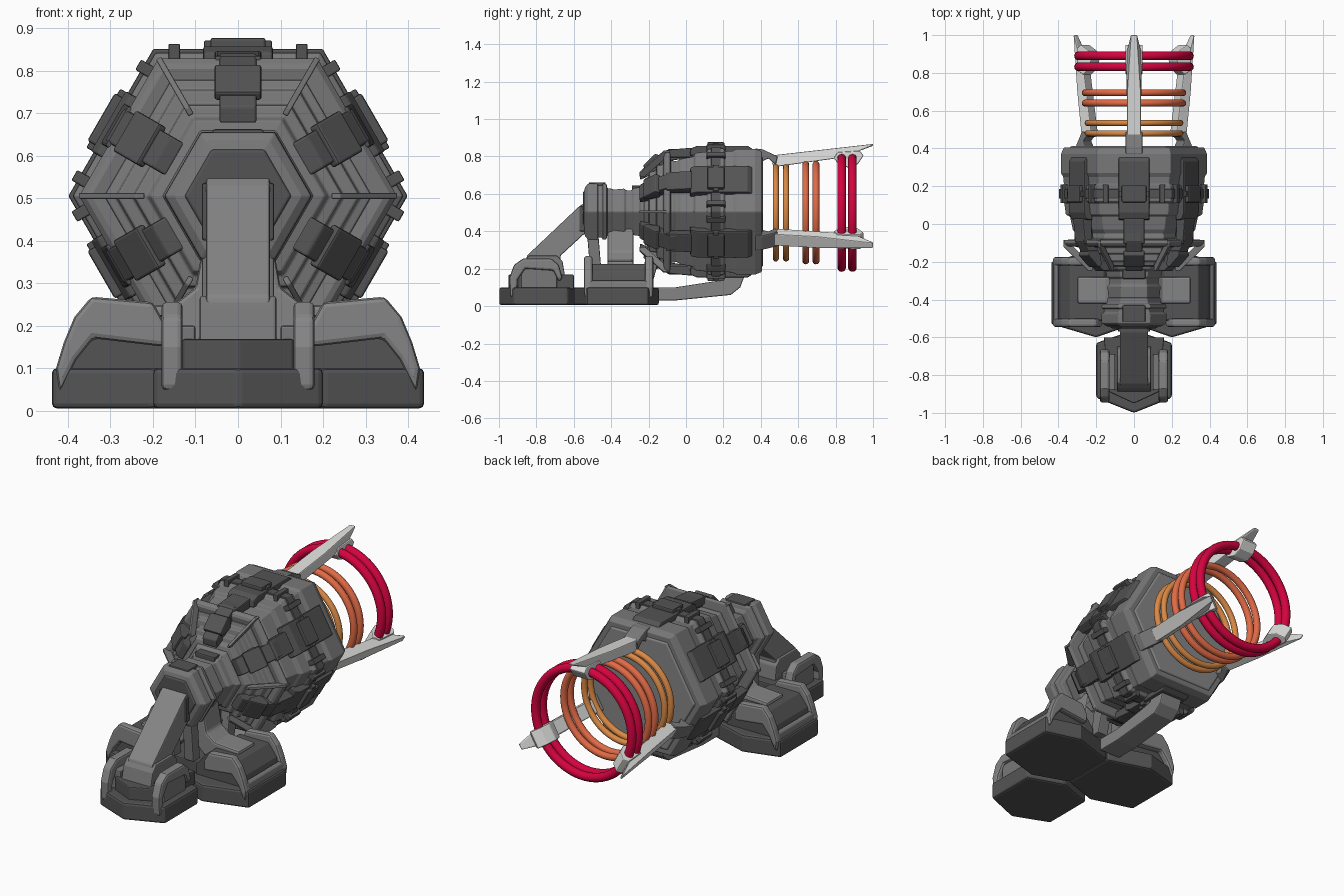
import bpy, bmesh, math
from mathutils import Matrix

if "Cube" in bpy.data.objects:
    bpy.data.objects.remove(bpy.data.objects["Cube"])

Z0 = 0.505  # height of the engine axis


def material(name, rgb):
    m = bpy.data.materials.new(name)
    m.diffuse_color = (*rgb, 1)
    m.use_nodes = True
    m.node_tree.nodes["Principled BSDF"].inputs["Base Color"].default_value = m.diffuse_color
    return m


MID = material("mid grey", (0.235, 0.235, 0.235))
BODY = material("body grey", (0.19, 0.19, 0.19))
DARK = material("dark grey", (0.088, 0.088, 0.088))
LIGHT = material("light grey", (0.74, 0.74, 0.73))
GOLD = material("amber", (0.70, 0.25, 0.06))
ORANGE = material("orange", (0.75, 0.145, 0.06))
RED = material("crimson", (0.66, 0.001, 0.05))


def finish(name, bm, mat, bevel=0.0):
    bmesh.ops.recalc_face_normals(bm, faces=bm.faces)
    me = bpy.data.meshes.new(name)
    bm.to_mesh(me)
    bm.free()
    ob = bpy.data.objects.new(name, me)
    bpy.context.collection.objects.link(ob)
    me.materials.append(mat)
    if bevel:
        b = ob.modifiers.new("bevel", 'BEVEL')
        b.width, b.segments = bevel, 2
        b.limit_method, b.angle_limit = 'ANGLE', math.radians(35)
    return ob


def prism(name, pts, a, b, mat, axis='x', bevel=0.006, spin=None, taper=None):
    """Extrude a 2D outline from a to b; spin = degrees round the engine axis."""
    place = {'x': lambda p, t: (t, p[0], p[1]),
             'y': lambda p, t: (p[0], t, p[1]),
             'z': lambda p, t: (p[0], p[1], t)}[axis]
    bm = bmesh.new()
    lo = [bm.verts.new(place(p, a)) for p in pts]
    hi = [bm.verts.new(place(p, b)) for p in pts]
    bm.faces.new(lo)
    bm.faces.new(hi)
    n = len(pts)
    for i in range(n):
        j = (i + 1) % n
        bm.faces.new((lo[i], lo[j], hi[j], hi[i]))
    if taper:
        for v in bm.verts:
            if v.co.y > taper[0]:
                v.co.x *= taper[1]
    if spin is not None:
        bm.transform(Matrix.Translation((0, 0, Z0)) @ Matrix.Rotation(math.radians(spin), 4, 'Y'))
    return finish(name, bm, mat, bevel)


def box(name, lo, hi, mat, **kw):
    pts = [(lo[1], lo[2]), (hi[1], lo[2]), (hi[1], hi[2]), (lo[1], hi[2])]
    return prism(name, pts, lo[0], hi[0], mat, **kw)


def hex_loft(name, profile, mat, bevel=0.004):
    """Stepped six-sided body along y from (y, corner radius) pairs."""
    bm = bmesh.new()
    rings = [[bm.verts.new((r * math.cos(k * math.pi / 3), y, Z0 + r * math.sin(k * math.pi / 3)))
              for k in range(6)] for y, r in profile]
    bm.faces.new(rings[0])
    bm.faces.new(rings[-1])
    for p, q in zip(rings, rings[1:]):
        for k in range(6):
            j = (k + 1) % 6
            bm.faces.new((p[k], p[j], q[j], q[k]))
    return finish(name, bm, mat, bevel)


# Engine hull, head and neck
hex_loft("hull", [(-.225, .18), (-.22, .205), (-.2, .215), (-.195, .245), (-.16, .25), (-.155, .285),
                  (-.125, .29), (-.12, .315), (-.07, .315), (-.05, .31), (-.03, .325), (.04, .34),
                  (.05, .362), (.11, .37), (.12, .388), (.2, .39), (.21, .372), (.25, .376),
                  (.27, .388), (.37, .388), (.405, .372)], BODY)
hex_loft("front_flange", [(-.115, .31), (-.12, .345), (-.115, .36), (-.1, .375), (-.085, .37), (-.08, .31)], BODY)
hex_loft("hull_band", [(.135, .37), (.135, .399), (.185, .399), (.185, .37)], DARK)
hex_loft("tail_plate", [(.4, .345), (.412, .335)], MID)
hex_loft("neck", [(-.40, .135), (-.33, .142), (-.32, .132), (-.29, .132), (-.28, .145),
                  (-.25, .15), (-.24, .17), (-.22, .18)], BODY)
hex_loft("head", [(-.545, .125), (-.54, .15), (-.525, .172), (-.475, .174), (-.47, .16),
                  (-.45, .16), (-.445, .174), (-.425, .17), (-.42, .145), (-.39, .14)], BODY)
hex_loft("face_frame", [(-.54, .128), (-.552, .122)], DARK)

# Straps, armour plates and clamps on each of the six flats
for i in range(6):
    s = i * 60
    prism("front_strap", [(-.245, .17), (-.25, .21), (-.215, .245), (-.15, .30), (-.09, .335),
                          (.04, .335), (.04, .29), (-.1, .27), (-.2, .19)],
          -.044, .044, DARK, spin=s)
    prism("strap_block", [(-.215, .225), (-.23, .245), (-.165, .31), (-.14, .30), (-.14, .24)],
          -.055, .055, DARK, spin=s)
    prism("strap_shoulder", [(-.11, .29), (-.105, .33), (.03, .342), (.03, .29)], -.055, .055, DARK, spin=s)
    prism("armour_plate", [(.02, .30), (.025, .338), (.06, .352), (.33, .352), (.355, .335), (.355, .31)],
          -.082, .082, DARK, spin=s)
    box("plate_clasp", (-.065, .115, .33), (.065, .205, .372), DARK, spin=s)
    box("clasp_bar", (-.08, .145, .335), (.08, .175, .366), DARK, spin=s, bevel=.004)
    for t in (-.15, .15):
        box("clamp", (t - .014, .11, .32), (t + .014, .21, .358), DARK, spin=s, bevel=.004)
    prism("cage_bar", [(-.245, .22), (-.25, .24), (-.12, .374), (-.085, .374), (-.085, .355), (-.22, .22)],
          -.007, .007, BODY, spin=s + 30, bevel=.003)

# Three tail prongs with ring brackets
for s in (0, 120, 240):
    prism("prong_root", [(.37, .25), (.37, .338), (.41, .333), (.49, .295), (.48, .25), (.44, .285), (.41, .27)],
          -.045, .045, BODY, spin=s)
    prism("prong", [(.46, .255), (.47, .302), (.7, .328), (1.0, .362), (1.0, .352), (.9, .315), (.84, .29), (.48, .24)],
          -.036, .036, LIGHT, spin=s, taper=(.95, .45))
    prism("ring_bracket", [(.79, .285), (.81, .318), (.93, .325), (.95, .30), (.92, .255), (.87, .235), (.82, .25)],
          -.046, .046, LIGHT, spin=s)

# Glowing rings in three pairs
for label, ys, rad, tube, mat in (("inner_ring", (.48, .535), .245, .0165, GOLD),
                                  ("middle_ring", (.64, .695), .258, .0185, ORANGE),
                                  ("outer_ring", (.832, .89), .293, .0235, RED)):
    for y in ys:
        bpy.ops.mesh.primitive_torus_add(major_segments=64, minor_segments=14, major_radius=rad,
                                         minor_radius=tube, location=(0, y, .5), rotation=(math.pi / 2, 0, 0))
        ob = bpy.context.object
        ob.name = label
        ob.data.materials.append(mat)
        bpy.ops.object.shade_smooth()

# Front foot, its fenders and the arm up to the head
prism("front_foot", [(0, -1), (.2, -.92), (.2, -.63), (0, -.56), (-.2, -.63), (-.2, -.92)],
      .005, .1, DARK, axis='z', bevel=.012)
prism("front_foot_top", [(0, -.95), (.13, -.89), (.16, -.6), (-.16, -.6), (-.13, -.89)],
      .09, .168, DARK, axis='z')
prism("front_ankle", [(-.9, .12), (-.87, .235), (-.84, .27), (-.69, .27), (-.66, .24), (-.64, .12)],
      -.09, .09, BODY)
prism("front_arm", [(-.54, .555), (-.575, .53), (-.85, .27), (-.87, .17), (-.68, .17), (-.67, .27), (-.54, .39)],
      -.075, .075, MID)
box("arm_socket", (-.085, -.57, .40), (.085, -.53, .535), DARK)
for s in (-1, 1):
    prism("front_fender", [(-.94, .05), (-.945, .15), (-.92, .22), (-.87, .255), (-.72, .255), (-.68, .22),
                           (-.66, .15), (-.68, .13), (-.71, .19), (-.86, .2), (-.9, .14), (-.905, .04)],
          s * .13, s * .18, MID, bevel=.012)
    box("front_foot_block", (min(s * .1, s * .165), -.88, .09), (max(s * .1, s * .165), -.69, .2), BODY)

# Side feet, fenders and legs
for s in (-1, 1):
    prism("side_foot", [(s * x, y) for x, y in ((0, -.53), (.2, -.6), (.438, -.53), (.438, -.2), (.24, -.145), (.0, -.22))],
          .005, .1, DARK, axis='z', bevel=.012)
    prism("side_foot_top", [(s * x, z) for x, z in ((.1, .08), (.41, .08), (.39, .16), (.34, .225), (.16, .225), (.1, .15))],
          -.51, -.21, DARK, axis='y')
    for y in (-.545, -.22):
        prism("side_fender", [(s * x, z) for x, z in ((.42, .04), (.428, .1), (.41, .16), (.385, .22), (.345, .268),
                                                      (.2, .255), (.17, .2), (.17, .15), (.34, .17), (.38, .12))],
              y, y + .045, MID, axis='y', bevel=.012)
    prism("side_rim", [(s * x, z) for x, z in ((.41, .07), (.43, .08), (.42, .13), (.40, .14))],
          -.53, -.2, BODY, axis='y')
    prism("side_leg", [(s * x, z) for x, z in ((.0, .43), (.075, .43), (.1, .29), (.15, .25), (.3, .24), (.3, .17), (.1, .15), (.0, .25))],
          -.42, -.28, MID, axis='y', bevel=.01)
    prism("leg_brace", [(-.53, .4), (-.47, .4), (-.45, .16), (-.51, .16)], s * .03, s * .085, BODY)
    prism("rear_brace", [(-.24, .12), (-.18, .12), (-.13, .3), (-.14, .4), (-.2, .36)],
          s * .03, s * .095, BODY)

# Top housing on the head and belly strut to the rear
box("head_cap", (-.06, -.52, .63), (.06, -.43, .662), DARK)
box("neck_cap", (-.06, -.29, .6), (.06, -.24, .645), DARK)
box("centre_base", (-.15, -.5, .08), (.15, -.22, .16), DARK)
prism("belly_strut", [(-.2, .03), (-.06, .03), (.24, .06), (.29, .1), (.32, .18), (.25, .2),
                      (.2, .14), (-.06, .1), (-.2, .1)], -.065, .065, MID)
